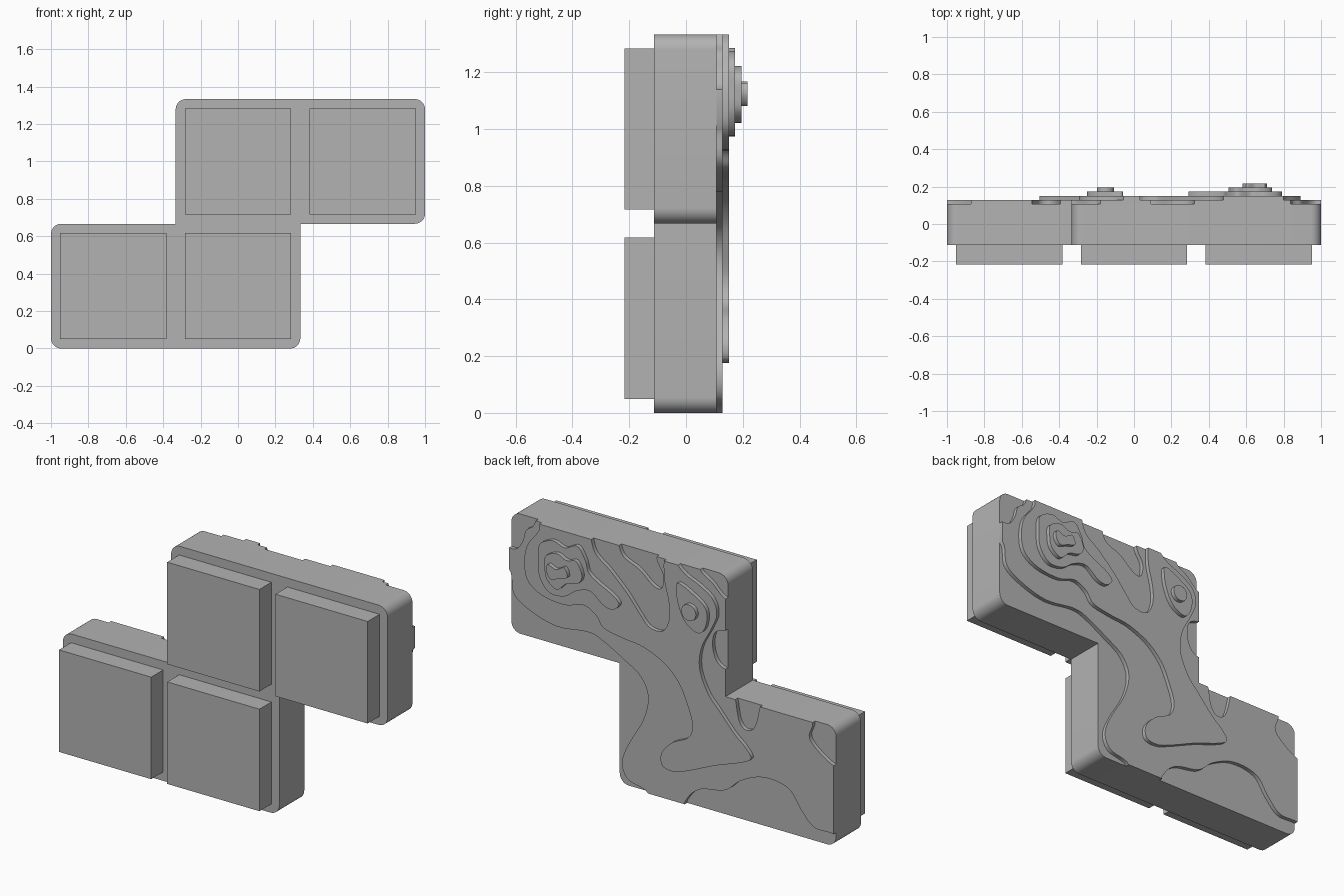
import bpy, bmesh, math
from mathutils import Vector

if "Cube" in bpy.data.objects:
    bpy.data.objects.remove(bpy.data.objects["Cube"])

grey = bpy.data.materials.new("stone grey")
grey.diffuse_color = (0.45, 0.45, 0.45, 1)
grey.use_nodes = True
grey.node_tree.nodes["Principled BSDF"].inputs["Base Color"].default_value = grey.diffuse_color

CELL = 2 / 3
BACK, STEP = 0.107, 0.022      # rear face of the body, height of one terrain layer


def prism(name, pts, y0, y1):
    """Extrude an x-z outline from y0 to y1."""
    bm = bmesh.new()
    face = bm.faces.new([bm.verts.new((x, y0, z)) for x, z in pts])
    ext = bmesh.ops.extrude_face_region(bm, geom=[face])
    bmesh.ops.translate(bm, vec=(0, y1 - y0, 0),
                        verts=[v for v in ext["geom"] if isinstance(v, bmesh.types.BMVert)])
    bmesh.ops.recalc_face_normals(bm, faces=bm.faces)
    me = bpy.data.meshes.new(name)
    bm.to_mesh(me)
    bm.free()
    me.materials.append(grey)
    ob = bpy.data.objects.new(name, me)
    bpy.context.collection.objects.link(ob)
    return ob


def smooth_loop(pts, n=6):
    """Closed Catmull-Rom curve through the points."""
    p = [Vector(q) for q in pts]
    out = []
    for i in range(len(p)):
        a, b, c, d = (p[(i + k) % len(p)] for k in (-1, 0, 1, 2))
        for s in range(n):
            t = s / n
            v = 0.5 * (2 * b + (c - a) * t + (2 * a - 5 * b + 4 * c - d) * t ** 2
                       + (3 * b - a - 3 * c + d) * t ** 3)
            out.append((v.x, v.y))
    return out


def outline(r=0.055, n=8):
    """Stepped four-cell outline, outer corners rounded, inner corners sharp."""
    h = CELL / 2
    c = [Vector(q) for q in ((-1, 0), (h, 0), (h, CELL), (1, CELL), (1, 2 * CELL),
                             (-h, 2 * CELL), (-h, CELL), (-1, CELL))]
    out = []
    for i, p in enumerate(c):
        u = (c[i - 1] - p).normalized()
        w = (c[(i + 1) % 8] - p).normalized()
        if i in (2, 6):
            out.append(p)
            continue
        for k in range(n + 1):
            a = math.pi / 2 * k / n
            out.append(p + u * r * (1 - math.sin(a)) + w * r * (1 - math.cos(a)))
    return [(v.x, v.y) for v in out]


def boolean(ob, tools, op):
    for t in tools:
        m = ob.modifiers.new("bool", "BOOLEAN")
        m.operation, m.solver, m.object = op, "EXACT", t
    deps = bpy.context.evaluated_depsgraph_get()
    me = bpy.data.meshes.new_from_object(ob.evaluated_get(deps))
    ob.modifiers.clear()
    ob.data = me
    for t in tools:
        bpy.data.objects.remove(t)


def level(n):
    return BACK + STEP * n


# body
prism("body", outline(), -0.112, BACK)

# four raised front tiles
T = 0.284
for i, (cx, cz) in enumerate(((-CELL, 0.5 * CELL), (0, 0.5 * CELL),
                              (0, 1.5 * CELL), (CELL, 1.5 * CELL))):
    prism(f"front_tile_{i + 1}", [(cx - T, cz - T), (cx + T, cz - T),
                                  (cx + T, cz + T), (cx - T, cz + T)], -0.217, -0.112)

# lowest terrain layer: full outline with hollows cut out
hollows = [
    # wide slope
    [(1.15, 1.05), (1, 1.02), (.97, .89), (.86, .82), (.70, .78), (.515, .80), (.42, .775),
     (.30, .71), (.19, .64), (.143, .537), (.174, .40), (.265, .24), (.304, .13), (.267, .045),
     (.143, 0), (.12, -.15), (.6, -.2), (1.2, .4)],
    # bottom slope
    [(-.10, -.03), (-.10, .04), (-.18, .11), (-.33, .145), (-.43, .225), (-.57, .28), (-.72, .26),
     (-.80, .16), (-.88, .085), (-1, .08), (-1.2, .05), (-1, -.2), (-.3, -.2)],
    # corner and edge hollows
    [(.85, 1.40), (.845, 1.31), (.895, 1.265), (.915, 1.2), (.95, 1.15), (1, 1.14),
     (1.15, 1.16), (1.1, 1.45)],
    [(.31, 1.42), (.305, 1.29), (.2, 1.235), (.11, 1.165), (.06, 1.165), (.05, 1.24),
     (.09, 1.32), (.09, 1.42)],
    [(-.18, 1.42), (-.18, 1.33), (-.25, 1.28), (-.333, 1.21), (-.45, 1.2), (-.45, 1.42)],
    [(-.40, 1.03), (-.32, 1.03), (-.265, 1.0), (-.255, .92), (-.28, .85), (-.333, .82), (-.42, .84)],
    [(-.40, .72), (-.40, .64), (-.42, .55), (-.46, .515), (-.51, .54), (-.54, .64), (-.54, .72)],
    [(-.89, .75), (-.87, .65), (-.85, .58), (-.90, .52), (-1, .46), (-1.1, .45), (-1.1, .75)],
]
lower = prism("terrain_layer_1", outline(), BACK, level(1))
boolean(lower, [prism("cut", smooth_loop(h), BACK - .01, level(1) + .01) for h in hollows],
        "DIFFERENCE")

# second layer: ridge running down to a foot, with a valley at the top
ridge = [(.78, 1.42), (.80, 1.30), (.87, 1.2), (.89, 1.1), (.87, 1.0), (.78, .94), (.64, .925),
         (.53, .955), (.45, .92), (.40, .86), (.28, .835), (.16, .82), (.03, .765), (-.06, .68),
         (-.11, .58), (-.145, .47), (-.12, .39), (-.02, .335), (.045, .26), (.04, .19),
         (-.03, .176), (-.12, .205), (-.29, .28), (-.44, .335), (-.505, .375), (-.47, .43),
         (-.40, .49), (-.31, .59), (-.24, .67), (-.19, .79), (-.20, .91), (-.26, 1.03),
         (-.295, 1.12), (-.27, 1.2), (-.19, 1.255), (-.10, 1.295), (-.045, 1.35), (-.04, 1.42),
         (.02, 1.42), (.03, 1.25), (0, 1.11), (0, 1.01), (.04, .94), (.12, .94), (.18, 1.0),
         (.255, 1.09), (.36, 1.19), (.45, 1.26), (.48, 1.34), (.49, 1.42)]
mid = prism("terrain_layer_2", smooth_loop(ridge), level(1), level(2))
boolean(mid, [prism("cut", outline(), 0, .3)], "INTERSECT")

# stacked hill layers: name, layer number, contour
hills = [
    ("large_hill_base", 3, [(.78, 1.235), (.70, 1.275), (.627, 1.255), (.55, 1.285), (.50, 1.22),
                            (.478, 1.155), (.41, 1.11), (.33, 1.07), (.292, 1.03), (.33, .99),
                            (.39, 1.0), (.47, 1.055), (.553, 1.035), (.627, .985), (.72, .98),
                            (.78, 1.05), (.79, 1.145)]),
    ("large_hill_middle", 4, [(.73, 1.19), (.66, 1.222), (.60, 1.2), (.54, 1.21), (.505, 1.14),
                              (.53, 1.09), (.60, 1.07), (.66, 1.022), (.72, 1.06), (.735, 1.12)]),
    ("large_hill_peak", 5, [(.70, 1.16), (.65, 1.145), (.60, 1.168), (.58, 1.12), (.63, 1.10),
                            (.68, 1.082), (.71, 1.12)]),
    ("small_hill_base", 3, [(-.07, 1.245), (-.15, 1.215), (-.24, 1.15), (-.245, 1.06),
                            (-.20, 1.0), (-.12, 1.035), (-.075, 1.12), (-.06, 1.2)]),
    ("small_hill_peak", 4, [(-.152 + .045 * math.cos(a), 1.11 + .045 * math.sin(a))
                            for a in (k * math.pi / 4 for k in range(8))]),
]
for name, n, pts in hills:
    prism(name, smooth_loop(pts), level(n - 1), level(n))

# smooth curved walls, keep edges sharp
for ob in bpy.context.collection.objects:
    if "tile" in ob.name:
        continue
    bpy.ops.object.select_all(action="DESELECT")
    ob.select_set(True)
    bpy.context.view_layer.objects.active = ob
    bpy.ops.object.shade_smooth_by_angle(angle=math.radians(35))
